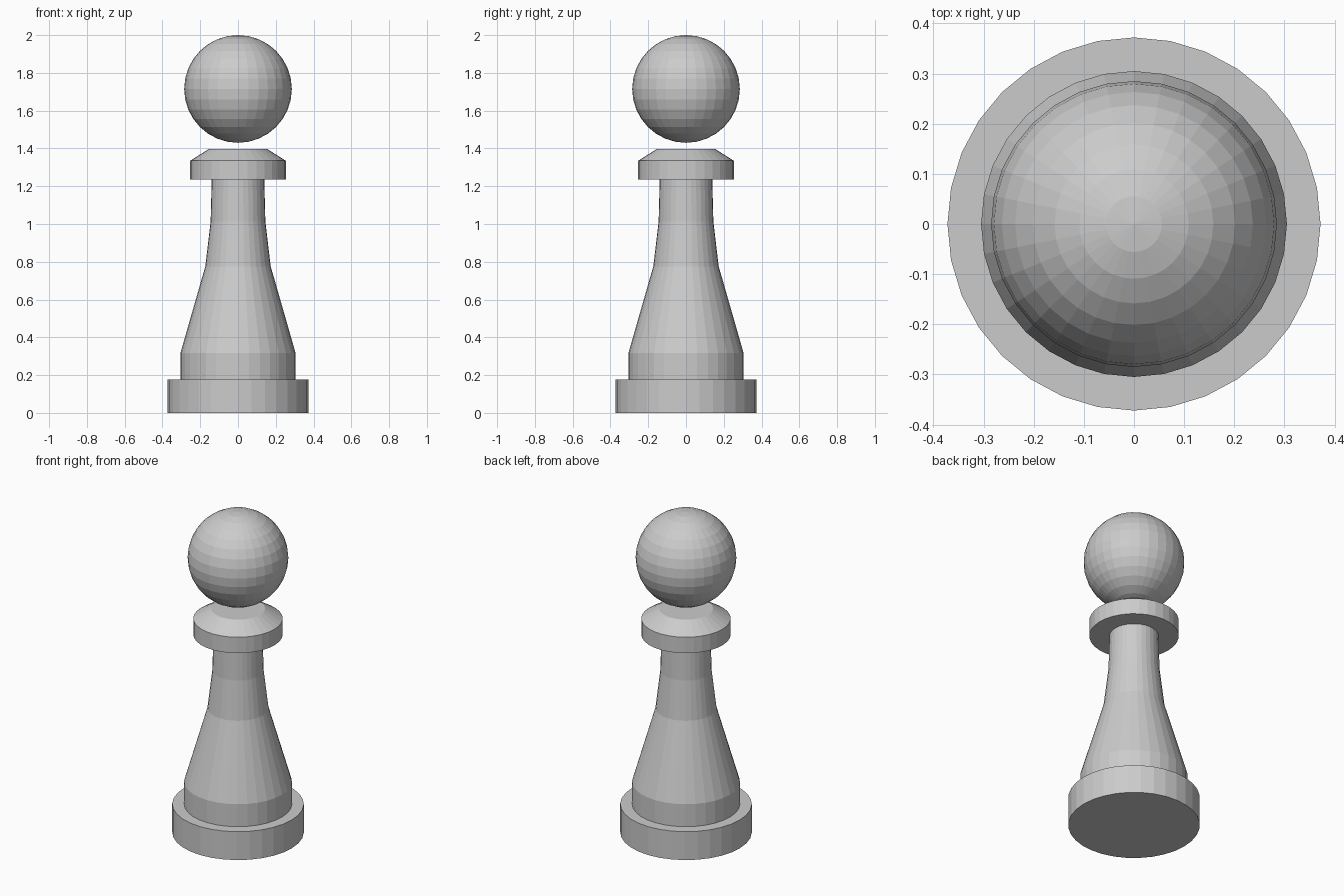
import bpy, bmesh, math

SIDES = 32

cube = bpy.data.objects.get("Cube")
if cube:
    bpy.data.objects.remove(cube, do_unlink=True)

# Single flat grey for the whole piece
GREY = (0.6, 0.6, 0.6, 1.0)
grey = bpy.data.materials.new("plain grey")
grey.use_nodes = True
grey.diffuse_color = GREY
grey.node_tree.nodes["Principled BSDF"].inputs["Base Color"].default_value = GREY


def add_object(name, bm):
    bmesh.ops.recalc_face_normals(bm, faces=bm.faces)
    mesh = bpy.data.meshes.new(name)
    bm.to_mesh(mesh)
    bm.free()
    mesh.materials.append(grey)
    obj = bpy.data.objects.new(name, mesh)
    bpy.context.collection.objects.link(obj)
    return obj


def turned(name, profile):
    """Closed faceted solid from (radius, height) points, bottom to top."""
    bm = bmesh.new()
    rings = []
    for r, z in profile:
        angles = [math.tau * i / SIDES for i in range(SIDES)]
        rings.append([bm.verts.new((r * math.cos(a), r * math.sin(a), z)) for a in angles])
    for low, high in zip(rings, rings[1:]):
        for i in range(SIDES):
            j = (i + 1) % SIDES
            bm.faces.new((low[i], low[j], high[j], high[i]))
    bm.faces.new(rings[0])
    bm.faces.new(rings[-1])
    return add_object(name, bm)


# Foot, tapering body and bevelled collar
turned("base", [(0.372, 0), (0.372, 0.177)])
turned("body", [(0.305, 0.177), (0.305, 0.317), (0.173, 0.776),
                (0.145, 1.013), (0.139, 1.235)])
turned("collar", [(0.253, 1.235), (0.253, 1.335), (0.153, 1.398)])

# Ball head, hovering just above the collar
ball = bmesh.new()
bmesh.ops.create_uvsphere(ball, u_segments=SIDES, v_segments=SIDES // 2, radius=0.285)
add_object("head", ball).location.z = 1.715
